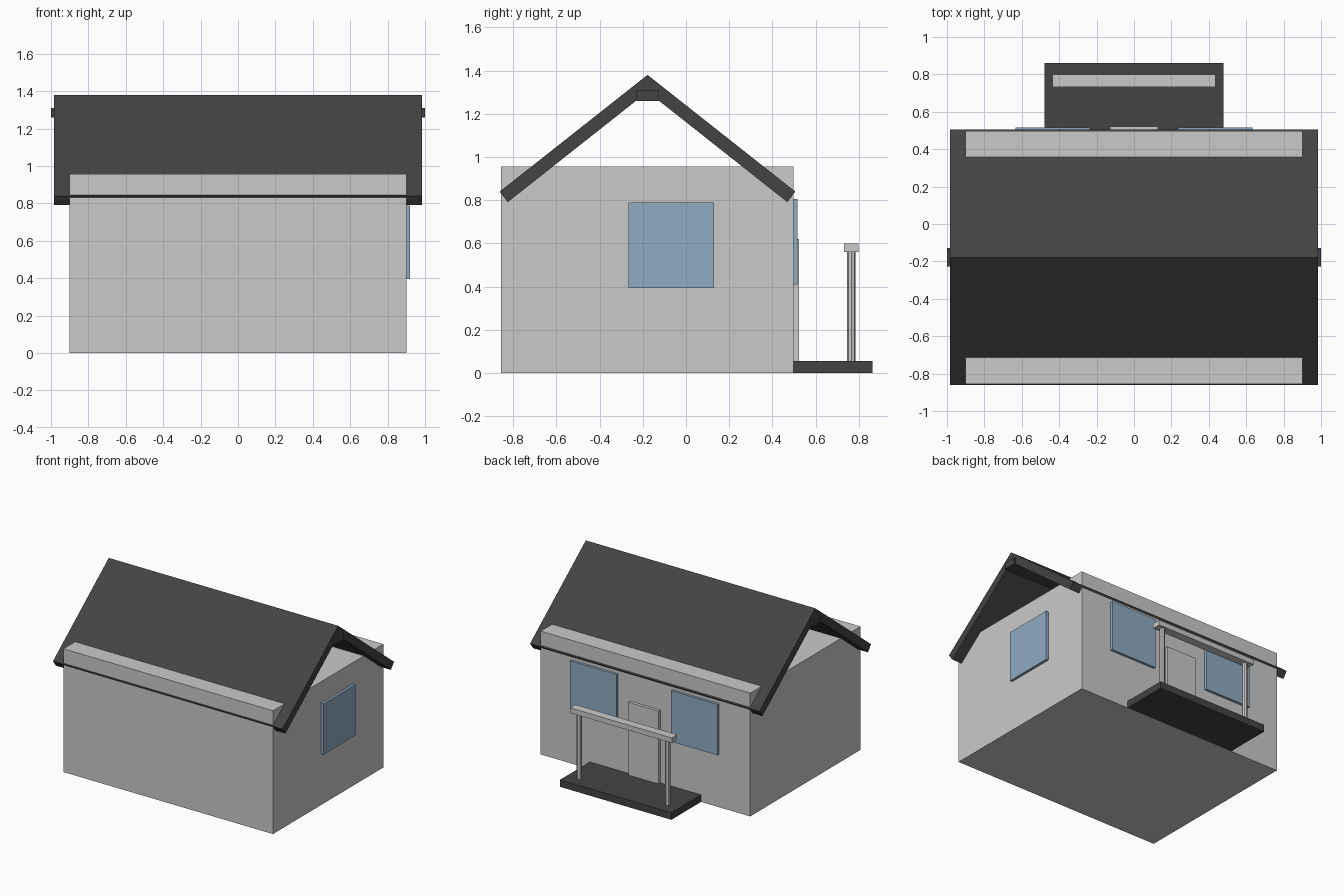
import bpy, bmesh, math

if "Cube" in bpy.data.objects:
    bpy.data.objects.remove(bpy.data.objects["Cube"])


def material(name, rgb):
    m = bpy.data.materials.new(name)
    m.diffuse_color = (*rgb, 1.0)
    m.use_nodes = True
    m.node_tree.nodes["Principled BSDF"].inputs["Base Color"].default_value = m.diffuse_color
    return m


WALL = material("light_grey", (0.59, 0.59, 0.59))
DARK = material("dark_grey", (0.057, 0.057, 0.057))
GLASS = material("window_blue", (0.28, 0.41, 0.54))


def finish(name, bm, mat):
    bmesh.ops.recalc_face_normals(bm, faces=bm.faces[:])
    me = bpy.data.meshes.new(name)
    bm.to_mesh(me)
    bm.free()
    me.materials.append(mat)
    ob = bpy.data.objects.new(name, me)
    bpy.context.collection.objects.link(ob)
    return ob


def box(name, x, y, z, mat):
    """Box from (min, max) ranges on each axis."""
    bm = bmesh.new()
    bmesh.ops.create_cube(bm, size=1)
    for v in bm.verts:
        v.co = [r[0] if c < 0 else r[1] for c, r in zip(v.co, (x, y, z))]
    return finish(name, bm, mat)


# House body, whose top pokes through the roof at the eaves
box("house_body", (-0.9, 0.9), (-0.856, 0.498), (0, 0.957), WALL)

# Open gable roof: chevron profile extruded along x
MID = -0.178
half = [(0.684, 0.84), (0.647, 0.791), (0, 1.302)]
profile = [(0, 1.38)] + half + [(-y, z) for y, z in half[1::-1]]
bm = bmesh.new()
ends = [[bm.verts.new((x, MID + y, z)) for y, z in profile] for x in (-0.985, 0.985)]
n = len(profile)
for i in range(n):
    j = (i + 1) % n
    bm.faces.new((ends[0][i], ends[0][j], ends[1][j], ends[1][i]))
for e in ends:  # two quads per gable end
    bm.faces.new((e[0], e[1], e[2], e[3]))
    bm.faces.new((e[0], e[3], e[4], e[5]))
finish("roof", bm, DARK)

# Ridge beam
box("ridge_beam", (-1, 1), (MID - 0.05, MID + 0.05), (1.26, 1.31), DARK)

# Porch slab, door, porch rail beam
box("porch_slab", (-0.478, 0.478), (0.498, 0.862), (0, 0.055), DARK)
box("door", (-0.128, 0.128), (0.49, 0.522), (0, 0.62), WALL)
box("porch_beam", (-0.437, 0.437), (0.732, 0.798), (0.56, 0.60), WALL)

# Porch posts and back windows, mirrored
for s, side in ((-1, "left"), (1, "right")):
    bm = bmesh.new()
    bmesh.ops.create_cone(bm, cap_ends=True, segments=8, radius1=0.02,
                          radius2=0.02, depth=0.52)
    bmesh.ops.translate(bm, verts=bm.verts[:], vec=(s * 0.38, 0.765, 0.31))
    finish("porch_post_" + side, bm, WALL)
    xs = sorted((s * 0.235, s * 0.633))
    box("back_window_" + side, xs, (0.49, 0.517), (0.41, 0.805), GLASS)

# Side window on the right wall only
box("side_window", (0.89, 0.92), (-0.265, 0.13), (0.395, 0.79), GLASS)
